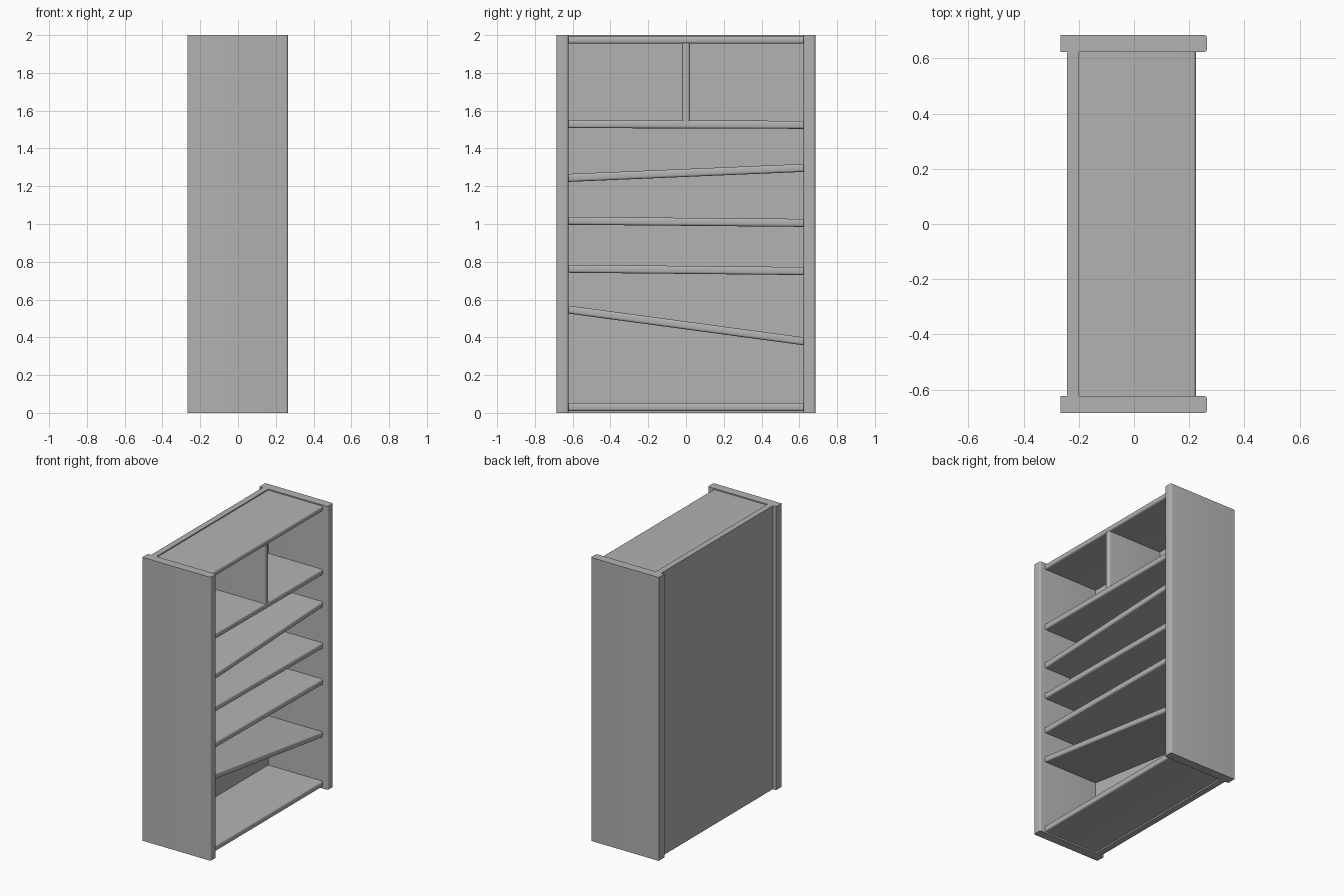
import bpy
import bmesh

cube = bpy.data.objects.get("Cube")
if cube:
    bpy.data.objects.remove(cube, do_unlink=True)

grey = bpy.data.materials.new("plain grey")
grey.use_nodes = True
colour = (0.45, 0.45, 0.45, 1)
grey.diffuse_color = colour
grey.node_tree.nodes["Principled BSDF"].inputs["Base Color"].default_value = colour


def board(name, x0, x1, profile, bevel_axis=None, radius=0.012):
    """Extrude a y-z outline along x, rounding its +x edges along one axis."""
    bm = bmesh.new()
    back = [bm.verts.new((x0, y, z)) for y, z in profile]
    front = [bm.verts.new((x1, y, z)) for y, z in profile]
    bm.faces.new(back)
    bm.faces.new(front)
    for i in range(len(profile)):
        j = (i + 1) % len(profile)
        bm.faces.new((back[i], back[j], front[j], front[i]))
    bmesh.ops.recalc_face_normals(bm, faces=bm.faces)
    if bevel_axis is not None:
        edges = []
        for e in bm.edges:
            d = e.verts[0].co - e.verts[1].co
            on_front = all(v.co.x > x1 - 0.001 for v in e.verts)
            if on_front and abs(d[bevel_axis]) > 0.9 * d.length:
                edges.append(e)
        bmesh.ops.bevel(bm, geom=edges, offset=radius, segments=4,
                        profile=0.5, affect='EDGES')
    mesh = bpy.data.meshes.new(name)
    bm.to_mesh(mesh)
    bm.free()
    mesh.materials.append(grey)
    obj = bpy.data.objects.new(name, mesh)
    bpy.context.collection.objects.link(obj)
    bpy.ops.object.select_all(action='DESELECT')
    obj.select_set(True)
    bpy.context.view_layer.objects.active = obj
    bpy.ops.object.shade_smooth_by_angle()
    return obj


def rect(y0, y1, z0, z1):
    return [(y0, z0), (y1, z0), (y1, z1), (y0, z1)]


INNER, OUTER = 0.623, 0.685
BACK, FRONT = -0.2, 0.225

# Side panels
board("right_side_panel", -0.267, 0.265, rect(-OUTER, -INNER, 0, 2), 2)
board("left_side_panel", -0.267, 0.265, rect(INNER, OUTER, 0, 2), 2)

# Back panel
board("back_panel", -0.242, BACK, rect(-INNER, INNER, 0, 2))

# Top, bottom and the upper divider
board("top_board", BACK, FRONT, rect(-INNER, INNER, 1.955, 1.992), 1)
board("bottom_board", BACK, FRONT, rect(-INNER, INNER, 0.01, 0.052), 1)
board("upper_divider", BACK, FRONT, rect(-0.02, 0.02, 1.54, 1.957), 2)

# Shelves, given by the height of their top at each end
shelves = {
    "upper_shelf": (1.55, 1.546),
    "rising_shelf": (1.265, 1.318),
    "middle_shelf": (1.038, 1.027),
    "lower_shelf": (0.784, 0.772),
    "sloping_shelf": (0.568, 0.4),
}
for name, (a, b) in shelves.items():
    t = 0.042
    board(name, BACK, FRONT,
          [(-INNER, a - t), (INNER, b - t), (INNER, b), (-INNER, a)], 1)
